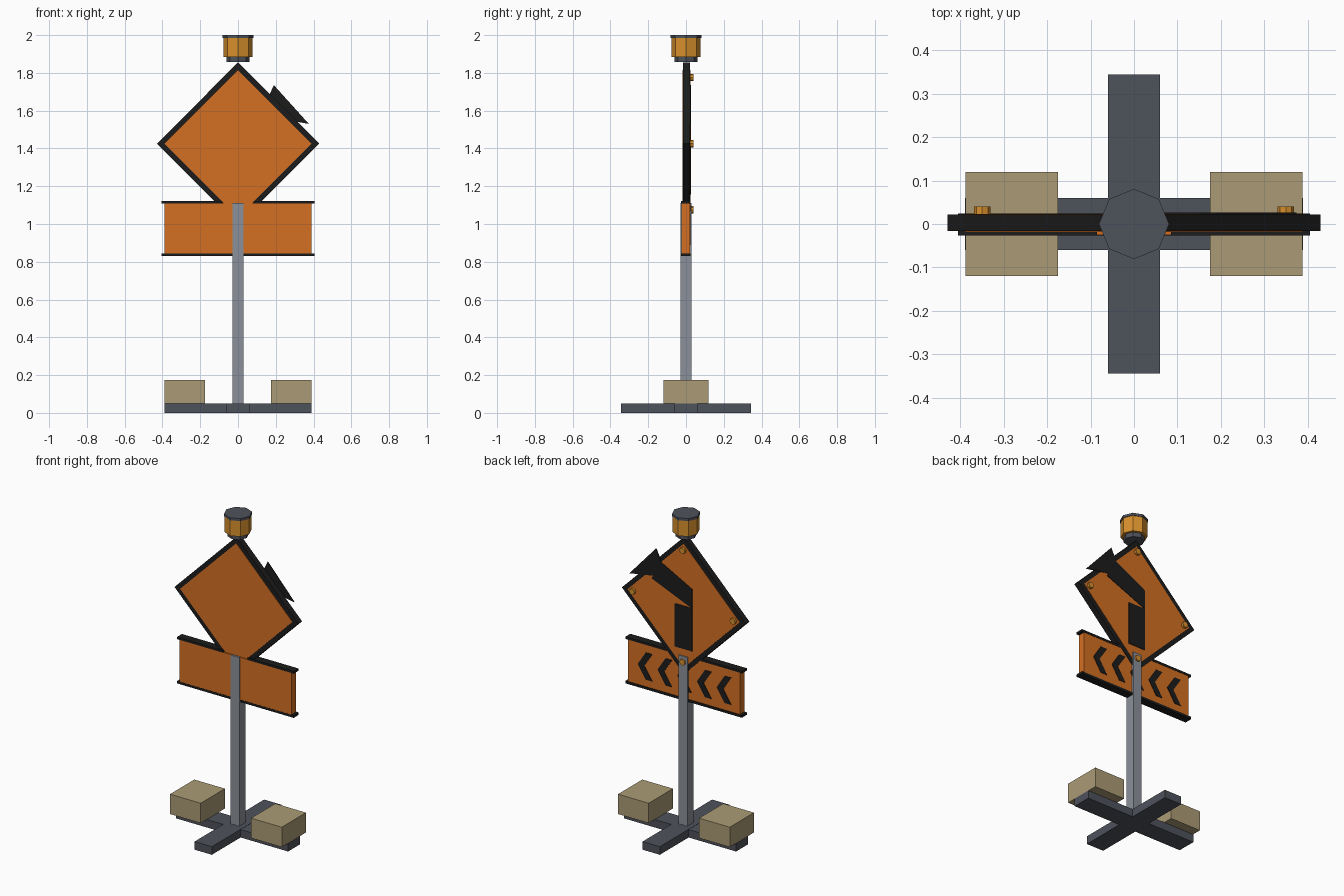
import bpy
import bmesh
import math

cube = bpy.data.objects.get("Cube")
if cube:
    bpy.data.objects.remove(cube)


def material(name, rgb):
    m = bpy.data.materials.new(name)
    m.use_nodes = True
    m.diffuse_color = (*rgb, 1)
    m.node_tree.nodes["Principled BSDF"].inputs["Base Color"].default_value = (*rgb, 1)
    return m


ORANGE = material("sign orange", (0.66, 0.16, 0.016))
BLACK = material("black", (0.011, 0.012, 0.011))
STEEL = material("post grey", (0.26, 0.28, 0.32))
DARK = material("dark grey", (0.076, 0.084, 0.105))
SAND = material("sandbag tan", (0.41, 0.33, 0.18))
AMBER = material("amber", (0.68, 0.28, 0.026))


def finish(name, bm, mat):
    bmesh.ops.recalc_face_normals(bm, faces=bm.faces)
    mesh = bpy.data.meshes.new(name)
    bm.to_mesh(mesh)
    bm.free()
    mesh.materials.append(mat)
    obj = bpy.data.objects.new(name, mesh)
    bpy.context.collection.objects.link(obj)
    return obj


def plate(name, outline, y0, y1, mat):
    """Extrude an x-z outline from y0 to y1."""
    bm = bmesh.new()
    face = bm.faces.new([bm.verts.new((x, y0, z)) for x, z in outline])
    out = bmesh.ops.extrude_face_region(bm, geom=[face])
    moved = [v for v in out["geom"] if isinstance(v, bmesh.types.BMVert)]
    bmesh.ops.translate(bm, verts=moved, vec=(0, y1 - y0, 0))
    return finish(name, bm, mat)


def box(name, xs, ys, zs, mat):
    (x0, x1), (z0, z1) = xs, zs
    return plate(name, [(x0, z0), (x1, z0), (x1, z1), (x0, z1)], *ys, mat)


def prism(name, radius, depth, mat, location, sides=8):
    bm = bmesh.new()
    bmesh.ops.create_cone(bm, cap_ends=True, segments=sides,
                          radius1=radius, radius2=radius, depth=depth)
    obj = finish(name, bm, mat)
    obj.location = location
    return obj


def diamond(r):
    return [(0, MID - r), (r, MID), (0, MID + r), (-r, MID)]


MID = 1.425

# Crossed base and post
box("base_bar_wide", (-0.39, 0.39), (-0.06, 0.06), (0, 0.05), DARK)
box("base_bar_deep", (-0.06, 0.06), (-0.345, 0.345), (0, 0.051), DARK)
box("post", (-0.03, 0.03), (-0.03, 0.03), (0.05, 1.11), STEEL)

# Sandbags, lower rail and split upper rail
box("lower_rail", (-0.405, 0.405), (-0.026, 0.024), (0.83, 0.845), BLACK)
for side, s in (("right", -1), ("left", 1)):
    box("sandbag_" + side, sorted((0.175 * s, 0.388 * s)), (-0.12, 0.12),
        (0.05, 0.175), SAND)
    box("upper_rail_" + side, sorted((0.085 * s, 0.405 * s)), (-0.026, 0.022),
        (1.108, 1.122), BLACK)

# Lower panel with chevrons on the back
box("lower_panel", (-0.388, 0.388), (-0.025, 0.02), (0.84, 1.11), ORANGE)
for i in range(-2, 3):
    x, h, w, t = i * 0.137, 0.085, 0.055, 0.045
    plate("chevron", [(x + 0.045, 0.975), (x + 0.045 - w, 0.975 + h),
                      (x + 0.045 - w - t, 0.975 + h), (x + 0.045 - t, 0.975),
                      (x + 0.045 - w - t, 0.975 - h), (x + 0.045 - w, 0.975 - h)],
          0.019, 0.023, BLACK)

# Diamond sign
plate("diamond_frame", diamond(0.43), -0.016, 0.022, BLACK)
plate("diamond_face", diamond(0.39), -0.018, 0.0235, ORANGE)

# Bent arrow on the back of the diamond
box("arrow_shaft", (-0.06, 0.06), (0.022, 0.027), (1.155, 1.425), BLACK)
plate("arrow_bend", [(-0.06, 1.425), (0.22, 1.54), (0.16, 1.66), (-0.06, 1.545)],
      0.022, 0.027, BLACK)
plate("arrow_head", [(0.19, 1.735), (0.375, 1.53), (0.115, 1.575)],
      0.0215, 0.0265, BLACK)

# Sign bolts
for x, z in ((0, -0.35), (0.35, 0), (0, 0.35), (-0.35, 0)):
    bolt = prism("sign_bolt", 0.019, 0.018, AMBER, (x, 0.031, MID + z))
    bolt.rotation_euler.x = math.pi / 2

# Warning lamp
prism("lamp_base", 0.06, 0.03, DARK, (0, 0, 1.872))
prism("lamp_lens", 0.077, 0.1, AMBER, (0, 0, 1.935))
prism("lamp_cap", 0.081, 0.016, DARK, (0, 0, 1.992))
